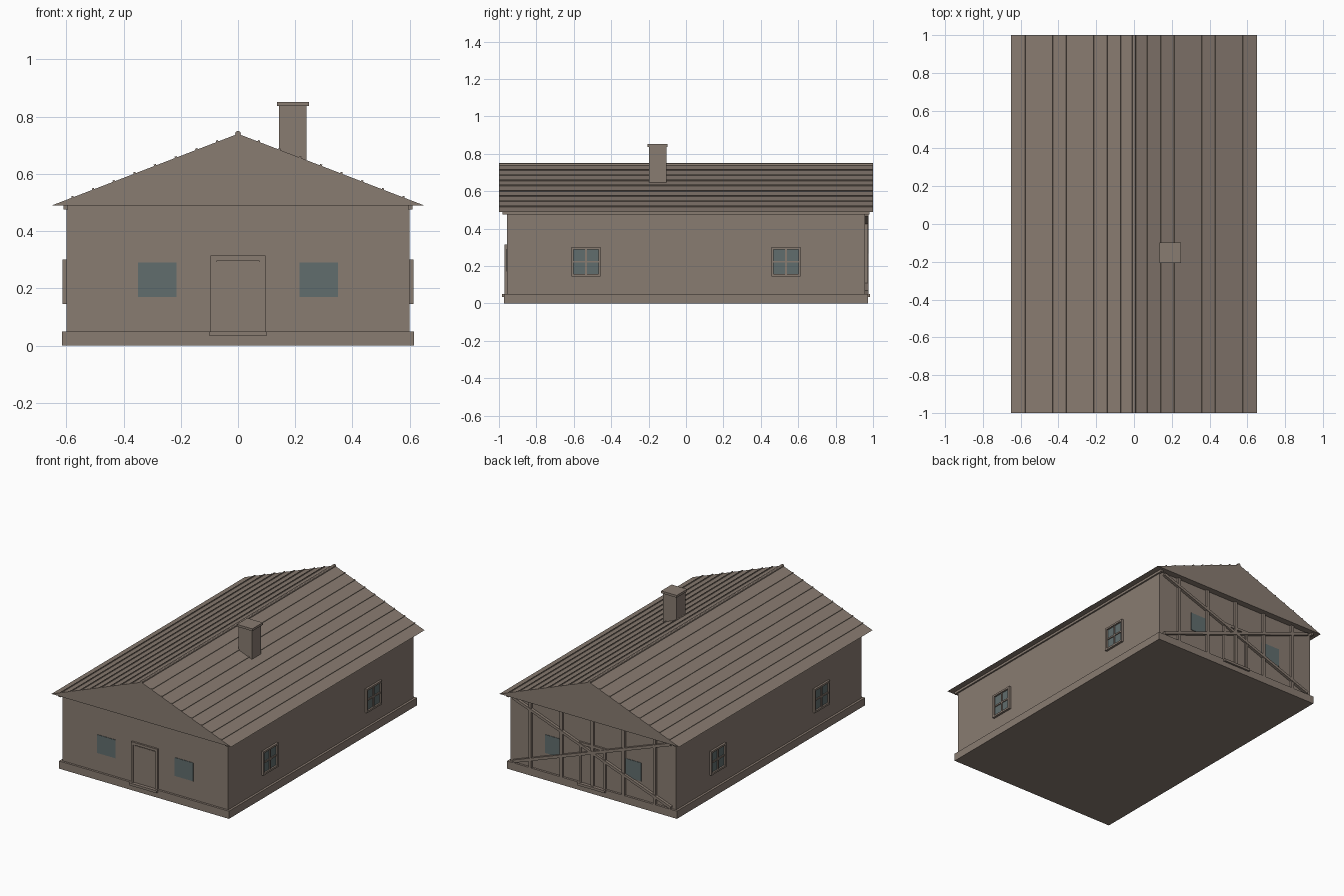
import bpy, math
from mathutils import Vector

if "Cube" in bpy.data.objects:
    bpy.data.objects.remove(bpy.data.objects["Cube"], do_unlink=True)


def make_material(name, colour):
    m = bpy.data.materials.new(name)
    m.use_nodes = True
    m.diffuse_color = colour
    bsdf = m.node_tree.nodes["Principled BSDF"]
    bsdf.inputs["Base Color"].default_value = colour
    bsdf.inputs["Roughness"].default_value = 0.8
    return m


BROWN = make_material("warm taupe", (0.25, 0.20, 0.165, 1))
GLASS = make_material("grey teal glass", (0.12, 0.155, 0.155, 1))


def box(name, x, y, z, mat=BROWN, turn=(0, 0, 0)):
    """Box from (low, high) ranges on each axis, turned about its centre."""
    lo, hi = zip(x, y, z)
    centre = [(a + b) / 2 for a, b in zip(lo, hi)]
    bpy.ops.mesh.primitive_cube_add(size=1, location=centre, rotation=turn)
    ob = bpy.context.object
    ob.name = name
    ob.scale = [abs(b - a) for a, b in zip(lo, hi)]
    ob.data.materials.append(mat)
    return ob


def span(centre, half):
    return (centre - half, centre + half)


# House dimensions
WALL_X, WALL_Y = 0.60, 0.958
EAVE_X, EAVE_Z, RIDGE_Z = 0.65, 0.49, 0.74
pitch = math.atan2(RIDGE_Z - EAVE_Z, EAVE_X)

# Plinth and walls
box("plinth", span(0, 0.615), span(0, 0.972), (0, 0.05))
box("walls", span(0, WALL_X), span(0, WALL_Y), (0.05, EAVE_Z))

# Solid gabled roof
outline = [(-EAVE_X, EAVE_Z), (EAVE_X, EAVE_Z), (0, RIDGE_Z)]
verts = [(x, y, z) for y in (-1, 1) for x, z in outline]
faces = [(0, 1, 2), (5, 4, 3), (0, 3, 4, 1), (1, 4, 5, 2), (2, 5, 3, 0)]
mesh = bpy.data.meshes.new("roof")
mesh.from_pydata(verts, [], faces)
mesh.materials.append(BROWN)
bpy.context.collection.objects.link(bpy.data.objects.new("roof", mesh))

# Raised roof seams, eave boards on both sides
for side, label in ((-1, "right"), (1, "left")):
    for i in range(1, 9):
        x = i * EAVE_X / 9
        z = RIDGE_Z - x * math.tan(pitch)
        box(f"{label}_roof_seam_{i}", span(side * x, 0.004), (-1, 1),
            span(z, 0.005), turn=(0, side * pitch, 0))
    box(f"{label}_eave_board", span(side * 0.602, 0.008), span(0, 0.982), (0.475, EAVE_Z))

# Round ridge cap
bpy.ops.mesh.primitive_cylinder_add(vertices=12, radius=0.01, depth=2,
                                    location=(0, 0, RIDGE_Z), rotation=(math.pi / 2, 0, 0))
ridge = bpy.context.object
ridge.name = "ridge_cap"
ridge.data.materials.append(BROWN)
bpy.ops.object.shade_smooth_by_angle()

# Chimney
box("chimney_stack", span(0.192, 0.048), span(-0.152, 0.047), (0.6, 0.837))
box("chimney_cap", span(0.192, 0.056), span(-0.152, 0.054), (0.837, 0.852))

# Side windows with frames and crossed glazing bars
for side, label in ((-1, "right"), (1, "left")):
    for yc, place in ((-0.535, "front"), (0.535, "back")):
        name = f"{label}_{place}_window"
        zc = 0.223
        wall = side * WALL_X
        frame = sorted((wall, side * 0.614))
        bar = sorted((wall, side * 0.609))
        box(name + "_glass", sorted((wall, side * 0.603)), span(yc, 0.068), span(zc, 0.068), GLASS)
        for s in (-1, 1):
            box(name + "_jamb", frame, span(yc + s * 0.072, 0.006), span(zc, 0.078))
            box(name + "_rail", frame, span(yc, 0.066), span(zc + s * 0.072, 0.006))
        box(name + "_upright_bar", bar, span(yc, 0.005), span(zc, 0.066))
        box(name + "_cross_bar", bar, span(yc, 0.066), span(zc, 0.005))

# Doors and plain windows on both gable walls
for side, label in ((-1, "front"), (1, "back")):
    def out(depth):
        return sorted((side * WALL_Y, side * (WALL_Y + depth)))

    for s in (-1, 1):
        box(f"{label}_gable_window", span(s * 0.282, 0.067), out(0.003), (0.17, 0.29), GLASS)
        box(f"{label}_door_jamb", span(s * 0.0875, 0.0085), out(0.012), (0.05, 0.315))
        box(f"{label}_door_stop", span(s * 0.0765, 0.0025), out(0.008), (0.05, 0.297))
    box(f"{label}_door_lintel", span(0, 0.079), out(0.012), (0.298, 0.315))
    box(f"{label}_door_leaf", span(0, 0.074), out(0.004), (0.05, 0.292))
    box(f"{label}_door_step", span(0, 0.1), out(0.026), (0.034, 0.05))

# Timber posts and crossed braces on the back wall
depth = (WALL_Y, 0.972)
for x in (-0.45, -0.225, 0, 0.225, 0.45):
    box("back_post", span(x, 0.01), depth, (0.05, EAVE_Z))
start, end = Vector((-0.57, 0, 0.06)), Vector((0.57, 0, 0.475))
run = end - start
lean = math.atan2(run.z, run.x)
for s in (-1, 1):
    box("back_brace", span(0, run.length / 2), (WALL_Y, 0.976),
        span((start.z + end.z) / 2, 0.009), turn=(0, s * lean, 0))
